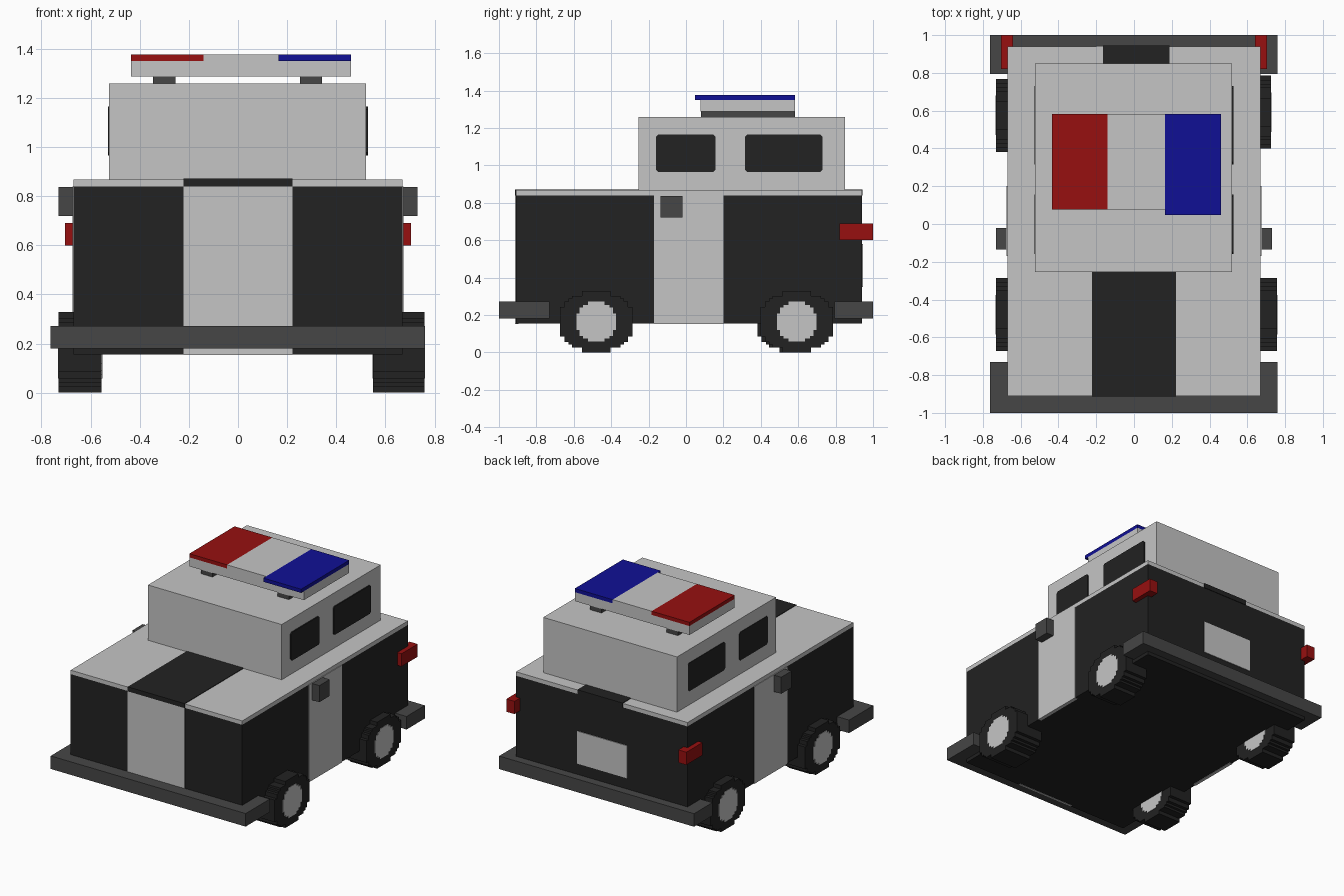
import bpy
import bmesh

if "Cube" in bpy.data.objects:
    bpy.data.objects.remove(bpy.data.objects["Cube"])


def material(name, r, g, b):
    m = bpy.data.materials.new(name)
    m.diffuse_color = (r, g, b, 1)
    m.use_nodes = True
    m.node_tree.nodes["Principled BSDF"].inputs["Base Color"].default_value = m.diffuse_color
    return m


LIGHT = material("light grey", 0.56, 0.56, 0.56)
BLACK = material("black", 0.016, 0.016, 0.016)
DARK = material("dark grey", 0.061, 0.061, 0.061)
RED = material("red", 0.31, 0.005, 0.005)
BLUE = material("blue", 0.005, 0.005, 0.30)


def finish(name, bm, mat):
    bmesh.ops.recalc_face_normals(bm, faces=bm.faces)
    me = bpy.data.meshes.new(name)
    bm.to_mesh(me)
    bm.free()
    me.materials.append(mat)
    ob = bpy.data.objects.new(name, me)
    bpy.context.collection.objects.link(ob)
    return ob


def prism(name, outline, x0, x1, mat):
    """Extrude a (y, z) outline along x."""
    bm = bmesh.new()
    face = bm.faces.new([bm.verts.new((x0, y, z)) for y, z in outline])
    ext = bmesh.ops.extrude_face_region(bm, geom=[face])
    moved = [v for v in ext["geom"] if isinstance(v, bmesh.types.BMVert)]
    bmesh.ops.translate(bm, verts=moved, vec=(x1 - x0, 0, 0))
    return finish(name, bm, mat)


def box(name, x0, x1, y0, y1, z0, z1, mat):
    return prism(name, [(y0, z0), (y1, z0), (y1, z1), (y0, z1)], x0, x1, mat)


def stepped_disc(cy, cz, steps):
    """Blocky round outline from (half width, half height) steps."""
    quad = []
    for i, (w, h) in enumerate(steps):
        quad.append((w, h))
        if i + 1 < len(steps):
            quad.append((steps[i + 1][0], h))
    top = quad + [(-w, h) for w, h in reversed(quad)]
    full = top + [(-w, -h) for w, h in top]
    return [(cy + w, cz + h) for w, h in full]


def chamfered(y0, y1, z0, z1, c=0.012):
    return [(y0 + c, z0), (y1 - c, z0), (y1, z0 + c), (y1, z1 - c),
            (y1 - c, z1), (y0 + c, z1), (y0, z1 - c), (y0, z0 + c)]


# Body, deck and cabin
box("body", -0.67, 0.67, -0.91, 0.94, 0.155, 0.84, BLACK)
box("deck", -0.67, 0.67, -0.91, 0.94, 0.84, 0.868, LIGHT)
box("cabin", -0.525, 0.52, -0.255, 0.85, 0.868, 1.258, LIGHT)

# Painted panels
box("front_panel", -0.222, 0.222, -0.914, -0.895, 0.153, 0.84, LIGHT)
box("hood_stripe", -0.222, 0.222, -0.914, -0.254, 0.84, 0.872, BLACK)
box("trunk_stripe", -0.165, 0.188, 0.849, 0.944, 0.838, 0.872, BLACK)
box("rear_plate", -0.20, 0.19, 0.938, 0.945, 0.35, 0.58, LIGHT)

# Bumpers wrap round the body ends
box("front_bumper", -0.763, 0.76, -1.0, -0.73, 0.18, 0.272, DARK)
box("rear_bumper", -0.763, 0.76, 0.795, 1.0, 0.18, 0.272, DARK)

# Parts that repeat on both sides
for side, s in (("left", -1), ("right", 1)):
    box(side + "_door_panel", s * 0.65, s * 0.674, -0.17, 0.20, 0.153, 0.84, LIGHT)
    box(side + "_mirror", s * 0.66, s * 0.73, -0.135, -0.02, 0.72, 0.837, DARK)
    box(side + "_tail_light", s * 0.64, s * 0.703, 0.82, 1.0, 0.60, 0.69, RED)
    for part, y0, y1 in (("front", -0.16, 0.157), ("rear", 0.316, 0.73)):
        prism(f"{side}_{part}_window", chamfered(y0, y1, 0.965, 1.165),
              s * 0.515, s * 0.528, BLACK)

# Wheels with hubs
TYRE = [(0.193, 0.078), (0.17, 0.108), (0.148, 0.123), (0.13, 0.138),
        (0.075, 0.164)]
HUB = [(0.105, 0.045), (0.09, 0.075), (0.07, 0.09), (0.045, 0.107)]
for name, x_in, x_out, y in (("front_left", -0.555, -0.73, -0.48),
                             ("front_right", 0.55, 0.758, -0.48),
                             ("rear_left", -0.555, -0.73, 0.575),
                             ("rear_right", 0.55, 0.725, 0.592)):
    d = 0.003 if x_out > 0 else -0.003
    prism(name + "_tyre", stepped_disc(y, 0.164, TYRE), x_in, x_out, BLACK)
    prism(name + "_hub", stepped_disc(y, 0.164, HUB), x_in - d, x_out + d, LIGHT)

# Roof light bar on two rails
for side, x in (("left", -0.30), ("right", 0.297)):
    box(side + "_light_rail", x - 0.045, x + 0.045, 0.08, 0.583, 1.25, 1.287, DARK)
box("light_bar", -0.435, 0.46, 0.078, 0.583, 1.287, 1.35, LIGHT)
box("light_bar_centre", -0.14, 0.165, 0.078, 0.583, 1.35, 1.376, LIGHT)
box("red_lamp", -0.435, -0.14, 0.078, 0.583, 1.35, 1.376, RED)
box("blue_lamp", 0.165, 0.46, 0.047, 0.583, 1.35, 1.376, BLUE)
